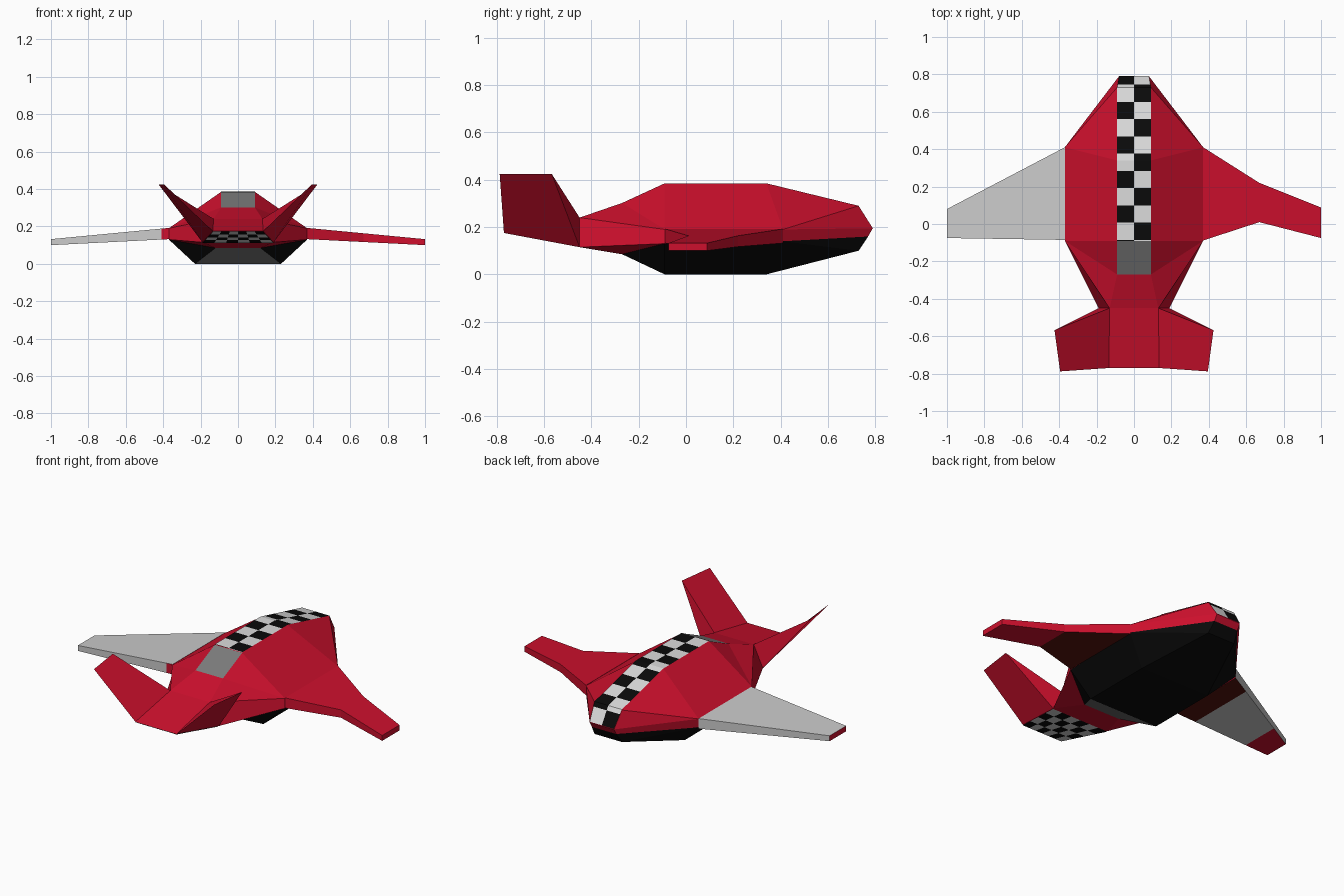
import bpy, bmesh, math

if "Cube" in bpy.data.objects:
    bpy.data.objects.remove(bpy.data.objects["Cube"])


def mat(name, r, g, b):
    m = bpy.data.materials.new(name)
    m.diffuse_color = (r, g, b, 1)
    m.use_nodes = True
    m.node_tree.nodes["Principled BSDF"].inputs["Base Color"].default_value = m.diffuse_color
    return m


MATS = [mat("red", 0.61, 0.005, 0.026), mat("black", 0.003, 0.003, 0.003),
        mat("white", 0.72, 0.72, 0.72), mat("pale grey", 0.6, 0.6, 0.6),
        mat("mid grey", 0.2, 0.2, 0.2), mat("dark brown", 0.09, 0.006, 0.004)]
RED, BLACK, WHITE, PALE, GREY, BROWN = range(6)


def make(name, quads, closed=True):
    """quads: list of (points, material index)"""
    bm = bmesh.new()
    for pts, mi in quads:
        f = bm.faces.new([bm.verts.new(p) for p in pts])
        f.material_index = mi
    bmesh.ops.remove_doubles(bm, verts=bm.verts, dist=1e-4)
    if closed:
        bmesh.ops.recalc_face_normals(bm, faces=bm.faces)
    me = bpy.data.meshes.new(name)
    bm.to_mesh(me)
    bm.free()
    for m in MATS:
        me.materials.append(m)
    ob = bpy.data.objects.new(name, me)
    bpy.context.collection.objects.link(ob)
    return ob


# Corner points of the right half: T top ridge, W/V upper/lower side, B belly, R/F/G tail
P = {
    "T0": (.13, -.45, .24), "T1": (.09, -.27, .302), "T2": (.09, -.09, .385),
    "T3": (.09, .34, .385), "T4": (.09, .73, .29), "T5": (.08, .79, .195),
    "W1": (.37, -.09, .19), "W2": (.37, .41, .19),
    "V1": (.37, -.09, .13), "V2": (.37, .41, .14),
    "B0": (.19, -.45, .115), "B1": (.12, -.27, .085), "B2": (.23, -.09, 0),
    "B3": (.23, .34, 0), "B4": (.09, .73, .10), "B5": (.08, .77, .16),
    "R": (.135, -.77, .175), "F": (.425, -.568, .425), "G": (.395, -.788, .425),
}


def flip(p):
    return (-p[0], p[1], p[2])


def mirrored(spec):
    """Side faces named by corner points, on both sides"""
    out = []
    for names, mi in spec:
        pts = [P[n] for n in names.split()]
        out += [(pts, mi), ([flip(p) for p in pts], mi)]
    return out


def bridges(spec):
    """Centre faces that span from one side to the other"""
    return [([P[a], P[b], flip(P[b]), flip(P[a])], mi) for a, b, mi in spec]


# Fuselage
make("fuselage", mirrored([
    ("T0 T1 W1", RED), ("T1 T2 W1", RED), ("T2 T3 W2 W1", RED),
    ("T3 T4 W2", RED), ("T4 T5 W2", RED), ("T5 B5 V2 W2", RED),
    ("W1 W2 V2 V1", RED), ("T0 W1 V1 B0", RED), ("B0 V1 B1", RED),
    ("B1 V1 B2", BLACK), ("B2 V1 V2 B3", BLACK), ("B3 V2 B4", BLACK),
    ("B4 V2 B5", BLACK)]) + bridges([
    ("T0", "T1", RED), ("T1", "T2", GREY), ("T2", "T3", RED), ("T3", "T4", RED),
    ("T4", "T5", RED), ("T5", "B5", RED), ("B5", "B4", BLACK), ("B4", "B3", BLACK),
    ("B3", "B2", BLACK), ("B2", "B1", GREY), ("B1", "B0", RED), ("B0", "T0", RED)]))

# Tail with two slanted fins
make("tail", mirrored([("T0 B0 F", RED), ("B0 R G F", RED), ("R T0 F G", RED)])
     + bridges([("T0", "R", RED), ("B0", "R", RED), ("B0", "T0", RED)]))


# Checkered strips laid just off a surface that follows a profile
def checkers(name, keys, cols, start, step, lift):
    prof = sorted((P[k] for k in keys), key=lambda p: p[1])

    def at(y):
        for a, b in zip(prof, prof[1:]):
            if y <= b[1] + 1e-6:
                t = (y - a[1]) / (b[1] - a[1])
                return a[0] + t * (b[0] - a[0]), a[2] + t * (b[2] - a[2]) + lift
    lo, hi = prof[0][1], prof[-1][1]
    cuts = {round(p[1], 4) for p in prof}
    cuts |= {round(start + i * step, 4) for i in range(-15, 16)
             if lo < start + i * step < hi}
    ys = sorted(cuts)
    quads = []
    for y0, y1 in zip(ys, ys[1:]):
        (w0, z0), (w1, z1) = at(y0), at(y1)
        row = math.floor(((y0 + y1) / 2 - start) / step)
        for c in range(cols):
            u, v = 2 * c / cols - 1, 2 * (c + 1) / cols - 1
            q = [(u * w0, y0, z0), (v * w0, y0, z0), (v * w1, y1, z1), (u * w1, y1, z1)]
            if lift < 0:
                q.reverse()
            quads.append((q, BLACK if (row + c) % 2 else WHITE))
    make(name, quads, closed=False)


checkers("top_stripe", ["T2", "T3", "T4", "T5"], 2, -.085, .0922, .003)
checkers("tail_underside_checkers", ["B0", "R"], 6, -.77, .08, -.003)


# Wings: stations of (distance out, +y edge, -y edge), thickness tapers to the tip
def wing(name, side, stations, colour):
    def ring(s):
        x, ya, yb = s
        t = (x - .37) / .63
        top, bot = .192 - .06 * t, .132 - .032 * t
        return [(side * x, ya, top), (side * x, yb, top),
                (side * x, yb, bot), (side * x, ya, bot)]
    rings = [ring(s) for s in stations]
    quads = [(rings[0], RED), (rings[-1], RED)]
    for a, b, s, e in zip(rings, rings[1:], stations, stations[1:]):
        mid = (s[0] + e[0]) / 2
        for i, part in enumerate(("top", "rear", "under", "lead")):
            j = (i + 1) % 4
            quads.append(([a[i], a[j], b[j], b[i]], colour(part, mid)))
    make(name, quads)


def pale_colours(part, x):
    if part == "under":
        return BROWN if x < .5 else RED if x > .85 else PALE
    return RED if part == "rear" and x < .41 else PALE


def red_colours(part, x):
    return BROWN if part == "under" and x < .67 else RED


wing("pale_wing", -1, [(x, .41 - .33 * (x - .37) / .63, -.085 + .01 * (x - .37) / .63)
                       for x in (.37, .41, .5, .85, 1)], pale_colours)
wing("red_wing", 1, [(.37, .41, -.088), (.67, .22, .01), (1, .088, -.075)], red_colours)
